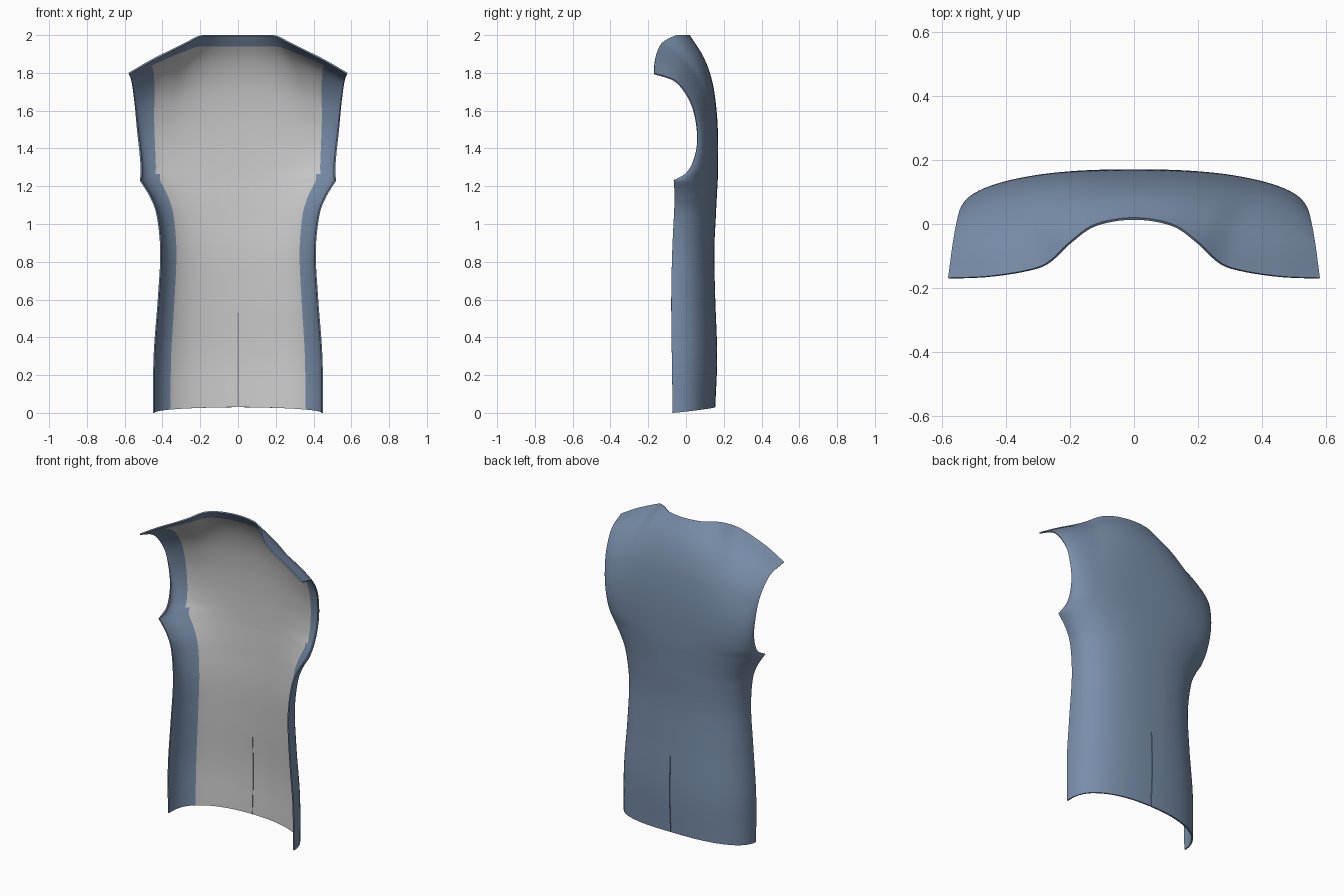
import bpy, bmesh, math
from mathutils import Vector as V

if "Cube" in bpy.data.objects:
    bpy.data.objects.remove(bpy.data.objects["Cube"])

# Guide curves, from hem to armpit and from armpit to shoulder
SIDE_SEAM = [(.45, -.07, 0), (.447, -.075, .3), (.425, -.078, .6), (.412, -.073, .85),
             (.43, -.064, 1.04), (.465, -.06, 1.14), (.52, -.065, 1.23)]
BACK_LOW = [(0, .155, .03), (0, .165, .3), (0, .155, .6), (0, .15, .85),
            (0, .158, 1.04), (0, .163, 1.14), (0, .168, 1.23)]
ARMHOLE = [(.52, -.065, 1.23), (.515, .01, 1.28), (.522, .053, 1.38), (.535, .06, 1.5),
           (.548, .03, 1.64), (.564, -.05, 1.755), (.58, -.168, 1.8)]
BACK_HIGH = [(0, .168, 1.23), (0, .17, 1.32), (0, .17, 1.45), (0, .162, 1.6),
             (0, .14, 1.75), (0, .095, 1.88), (0, .02, 2.0)]
# Neckline and shoulder seam, from centre back to shoulder tip
NECK = [(0, .02, 2.0), (.12, 0, 2.0), (.2, -.055, 1.998), (.27, -.12, 1.965),
        (.34, -.145, 1.93), (.46, -.163, 1.87), (.58, -.168, 1.8)]


def spline(pts, t, mirror=False):
    """Smooth curve through the points, t from 0 to 1."""
    p = [V(q) for q in pts]
    first = V((-p[1].x, p[1].y, p[1].z)) if mirror else 2 * p[0] - p[1]
    p = [first] + p + [2 * p[-1] - p[-2]]
    t = min(max(t, 0), 1) * (len(pts) - 1)
    i = min(int(t), len(pts) - 2)
    f = t - i
    a, b, c, d = p[i:i + 4]
    return .5 * (2 * b + (c - a) * f + (2 * a - 5 * b + 4 * c - d) * f**2
                 + (3 * b - a - 3 * c + d) * f**3)


def section(a, edge, mid):
    """Rounded half cross-section from centre back to the side edge."""
    k = 2 / 2.4
    s = math.sin(a * math.pi / 2) ** k
    c = max(math.cos(a * math.pi / 2), 0) ** k
    return V((edge.x * s, edge.y + (mid.y - edge.y) * c,
              mid.z + (edge.z - mid.z) * a**1.5))


def surface(u, v):
    """u: -1..1 across, v: 0..1 body, 1..2 armhole to shoulder."""
    a = min(abs(u), 1)
    if v <= 1:
        p = section(a, spline(SIDE_SEAM, v), spline(BACK_LOW, v))
    else:
        w = v - 1
        p = section(a, spline(ARMHOLE, w), spline(BACK_HIGH, w))
        p += w**3 * (spline(NECK, a, True) - section(a, V(ARMHOLE[-1]), V(BACK_HIGH[-1])))
    if u < 0:
        p.x = -p.x
    return p


def inward(u, v):
    e = .01
    du = surface(min(u + e, 1), v) - surface(max(u - e, -1), v)
    dv = surface(u, min(v + e, 2)) - surface(u, max(v - e, 0))
    return du.cross(dv).normalized()


def panel(name, limit, v0, v1, nu, nv, depth=0, inside=False):
    """Left and right halves joined at centre back above the vent."""
    bm = bmesh.new()
    for side in (-1, 1):
        rows = []
        for j in range(nv + 1):
            v = v0 + (v1 - v0) * j / nv
            row = []
            for i in range(nu + 1):
                u = limit(v) * i / nu * side
                p = surface(u, v)
                if depth:
                    p += inward(u, v) * depth
                if i == 0:
                    p.x = side * .002 if v < .3 else 0
                row.append(bm.verts.new(p))
            rows.append(row)
        for j in range(nv):
            for i in range(nu):
                f = [rows[j][i], rows[j + 1][i], rows[j + 1][i + 1], rows[j][i + 1]]
                bm.faces.new(f if (side == 1) != inside else f[::-1])
    bmesh.ops.remove_doubles(bm, verts=bm.verts, dist=1e-5)
    me = bpy.data.meshes.new(name)
    bm.to_mesh(me)
    bm.free()
    ob = bpy.data.objects.new(name, me)
    bpy.context.collection.objects.link(ob)
    for f in me.polygons:
        f.use_smooth = True
    return ob


# Outer cloth with thickness; its inner border shows as the facing
cloth = panel("jacket_back", lambda v: 1, 0, 2, 36, 120)
blue = bpy.data.materials.new("blue_cloth")
blue.diffuse_color = (.19, .27, .40, 1)
blue.use_nodes = True
blue.node_tree.nodes["Principled BSDF"].inputs["Base Color"].default_value = blue.diffuse_color
cloth.data.materials.append(blue)
mod = cloth.modifiers.new("thickness", 'SOLIDIFY')
mod.thickness = .008
mod.offset = -1
bpy.context.view_layer.objects.active = cloth
cloth.select_set(True)
bpy.ops.object.modifier_apply(modifier=mod.name)
bpy.ops.object.shade_smooth_by_angle(angle=math.radians(40))

# Grey lining inside, stepping outwards above the armpit
panel("lining_lower", lambda v: .56, 0, 1.08, 24, 60, .010, True)
panel("lining_upper", lambda v: .62 + .25 * (v - 1)**3, 1.08, 1.925, 24, 50, .010, True)
